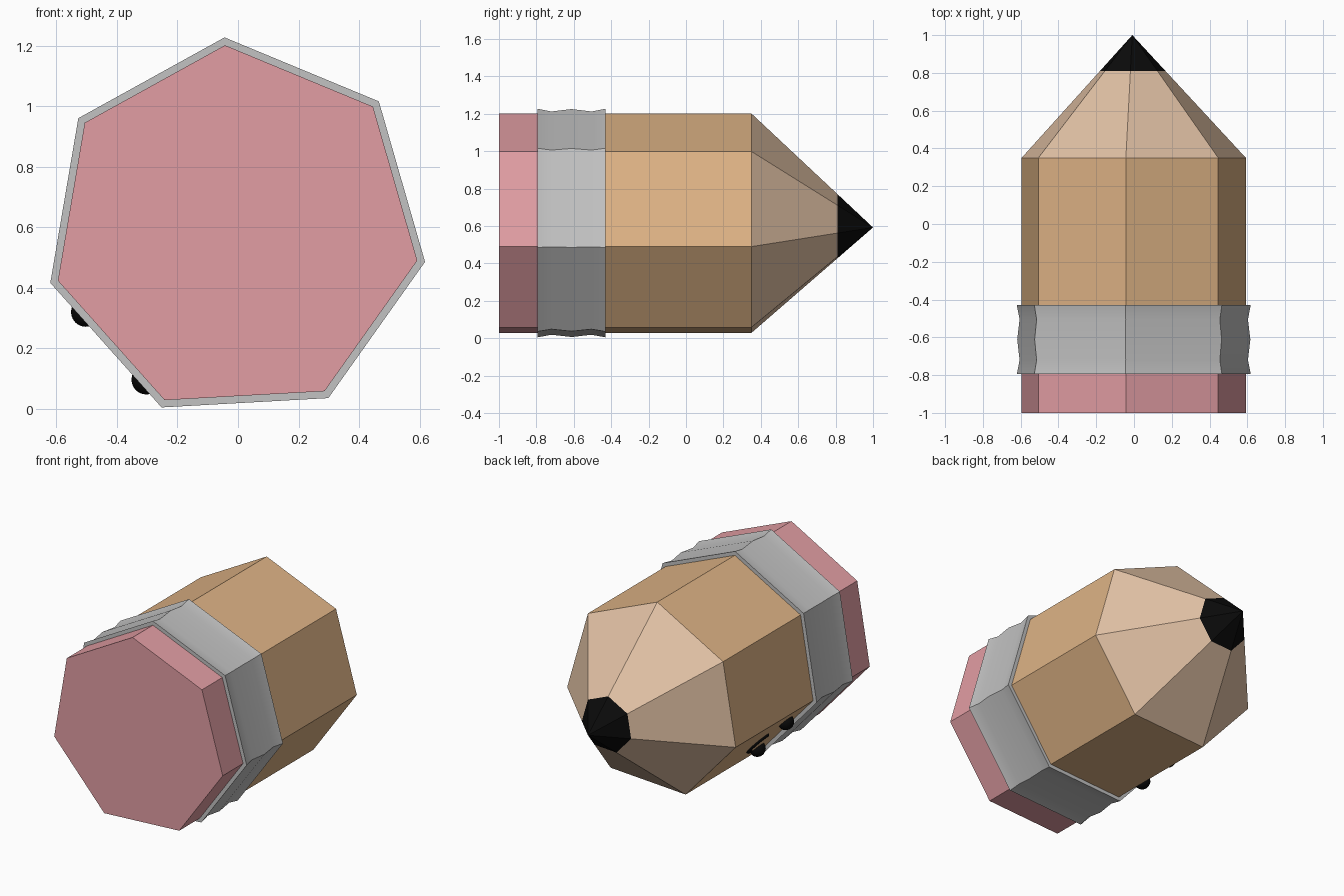
import bpy, bmesh, math
from mathutils import Vector

if "Cube" in bpy.data.objects:
    bpy.data.objects.remove(bpy.data.objects["Cube"], do_unlink=True)

SIDES = 7
RADIUS = 0.61
CENTRE = Vector((-0.009, 0, 0.592))
START = math.radians(93.2)
STEP = math.tau / SIDES


def material(name, r, g, b):
    m = bpy.data.materials.new(name)
    m.use_nodes = True
    m.diffuse_color = (r, g, b, 1)
    m.node_tree.nodes["Principled BSDF"].inputs["Base Color"].default_value = (r, g, b, 1)
    return m


pink = material("eraser pink", 0.76, 0.34, 0.37)
grey = material("band grey", 0.54, 0.54, 0.54)
tan = material("painted tan", 0.73, 0.45, 0.235)
wood = material("bare wood", 0.75, 0.53, 0.37)
black = material("black", 0.003, 0.003, 0.003)


def spoke(index, y, r):
    a = START + index * STEP
    return CENTRE + Vector((r * math.cos(a), y, r * math.sin(a)))


def add_object(name, bm, mat):
    bmesh.ops.recalc_face_normals(bm, faces=bm.faces[:])
    mesh = bpy.data.meshes.new(name)
    bm.to_mesh(mesh)
    bm.free()
    mesh.materials.append(mat)
    obj = bpy.data.objects.new(name, mesh)
    bpy.context.collection.objects.link(obj)
    return obj


def smooth(obj):
    bpy.ops.object.select_all(action='DESELECT')
    obj.select_set(True)
    bpy.context.view_layer.objects.active = obj
    bpy.ops.object.shade_smooth_by_angle(angle=math.radians(30))


def prism(name, profile, mat):
    """Closed seven-sided solid through (y, radius) rings; radius 0 makes a point."""
    bm = bmesh.new()
    rings = []
    for y, r in profile:
        count = SIDES if r else 1
        rings.append([bm.verts.new(spoke(i, y, r)) for i in range(count)])
    for a, b in zip(rings, rings[1:]):
        for i in range(SIDES):
            j = (i + 1) % SIDES
            if len(b) == 1:
                bm.faces.new((a[i], a[j], b[0]))
            else:
                bm.faces.new((a[i], a[j], b[j], b[i]))
    for ring in (rings[0], rings[-1]):
        if len(ring) > 1:
            bm.faces.new(ring)
    return add_object(name, bm, mat)


# Pencil body
SHOULDER, LEAD = 0.35, 0.81
lead_radius = RADIUS * (1 - LEAD) / (1 - SHOULDER)
prism("eraser", [(-1, RADIUS), (-0.75, RADIUS)], pink)
prism("painted_shaft", [(-0.5, RADIUS), (SHOULDER, RADIUS)], tan)
prism("sharpened_wood", [(SHOULDER, RADIUS), (LEAD, lead_radius)], wood)
prism("lead_tip", [(LEAD, lead_radius), (1, 0)], black)

# Rippled metal band
band = prism("metal_band", [(-0.795, 0.636), (-0.72, 0.621), (-0.612, 0.634),
                            (-0.505, 0.621), (-0.43, 0.636)], grey)
smooth(band)

# Face on the lower side panel: across runs along the panel width
corner_a, corner_b = spoke(2, 0, RADIUS), spoke(3, 0, RADIUS)
across = (corner_b - corner_a).normalized()
panel_mid = (corner_a + corner_b) / 2 + across * 0.024


def on_panel(u, y):
    return panel_mid + across * u + Vector((0, y, 0))


# Eyes
for side, u in (("left", -0.15), ("right", 0.15)):
    bm = bmesh.new()
    bmesh.ops.create_uvsphere(bm, u_segments=20, v_segments=12, radius=0.049)
    bmesh.ops.translate(bm, verts=bm.verts[:], vec=on_panel(u, -0.285))
    smooth(add_object(side + "_eye", bm, black))

# Smiling mouth
curve = bpy.data.curves.new("mouth", 'CURVE')
curve.dimensions = '3D'
curve.bevel_depth = 0.013
curve.bevel_resolution = 2
curve.use_fill_caps = True
line = curve.splines.new('POLY')
COUNT = 13
line.points.add(COUNT - 1)
for k, p in enumerate(line.points):
    a = math.pi * k / (COUNT - 1)
    p.co = (*on_panel(-0.09 * math.cos(a), -0.16 + 0.07 * math.sin(a)), 1)
curve.materials.append(black)
bpy.context.collection.objects.link(bpy.data.objects.new("mouth", curve))
